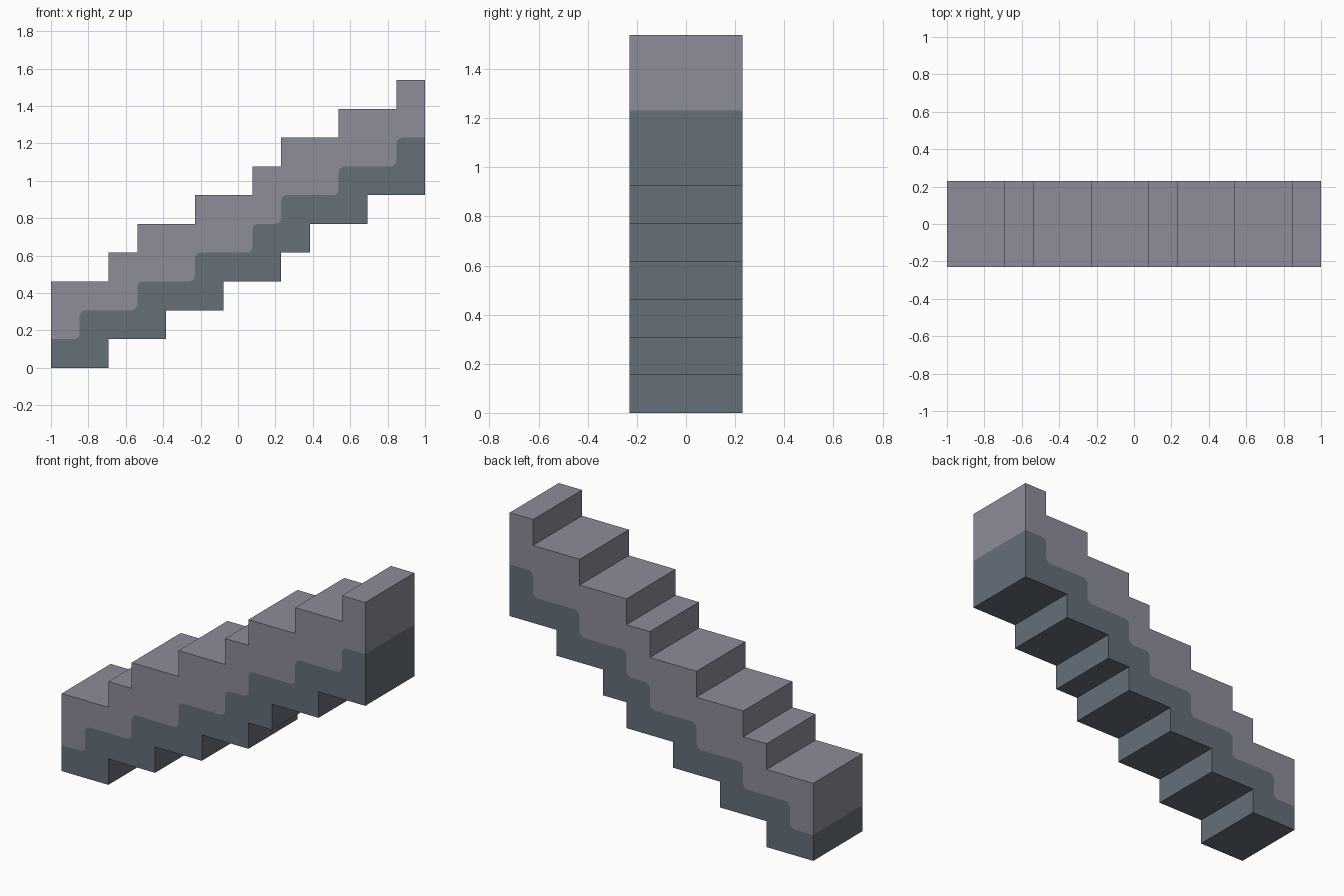
import bpy, bmesh, math
from mathutils import Vector

cube = bpy.data.objects.get("Cube")
if cube:
    bpy.data.objects.remove(cube, do_unlink=True)

U = 2 / 13          # one grid module of the staircase
HALF_DEPTH = 1.5 * U
RADIUS = 0.032      # rounding of the painted colour border


def material(name, rgb):
    m = bpy.data.materials.new(name)
    m.use_nodes = True
    m.diffuse_color = (*rgb, 1)
    m.node_tree.nodes["Principled BSDF"].inputs["Base Color"].default_value = (*rgb, 1)
    return m


def stair_line(edges, start):
    """Stepped line through the x edges, rising one module at each inner edge."""
    pts = []
    for i in range(len(edges) - 1):
        z = start + i
        pts += [Vector((edges[i] * U - 1, z * U)), Vector((edges[i + 1] * U - 1, z * U))]
    return pts


def rounded(pts, r, segments=5):
    """Replace every inner corner with a quarter arc."""
    out = [pts[0]]
    for a, p, b in zip(pts, pts[1:], pts[2:]):
        da, db = (a - p).normalized(), (b - p).normalized()
        centre = p + (da + db) * r
        for k in range(segments + 1):
            t = math.pi / 2 * k / segments
            out.append(centre - db * r * math.cos(t) - da * r * math.sin(t))
    return out + [pts[-1]]


# Three stepped lines: treads, colour border, underside
treads = stair_line([0, 2, 3, 5, 7, 8, 10, 12, 13], 3)
border = rounded(stair_line([0, 1, 3, 5, 7, 8, 10, 12, 13], 1), RADIUS)
underside = stair_line([0, 2, 4, 6, 8, 9, 11, 13], 0)

bm = bmesh.new()


def rows(line):
    return [[bm.verts.new((p.x, y, p.y)) for p in line] for y in (-HALF_DEPTH, HALF_DEPTH)]


top, mid, low = rows(treads), rows(border), rows(underside)


def add_band(upper, lower, outer, index):
    """Front and back faces, both ends and the stepped outer surface of one band."""
    faces = [bm.faces.new(lower[s] + upper[s][::-1]) for s in (0, 1)]
    for e in (0, -1):
        faces.append(bm.faces.new((lower[0][e], lower[1][e], upper[1][e], upper[0][e])))
    for i in range(len(outer[0]) - 1):
        faces.append(bm.faces.new((outer[0][i], outer[0][i + 1], outer[1][i + 1], outer[1][i])))
    for f in faces:
        f.material_index = index


add_band(top, mid, top, 0)   # light upper band with treads
add_band(mid, low, low, 1)   # dark lower band with underside
bmesh.ops.recalc_face_normals(bm, faces=bm.faces[:])

mesh = bpy.data.meshes.new("staircase")
bm.to_mesh(mesh)
bm.free()
mesh.materials.append(material("light stone grey", (0.262, 0.266, 0.323)))
mesh.materials.append(material("dark slate grey", (0.130, 0.156, 0.191)))
staircase = bpy.data.objects.new("staircase", mesh)
bpy.context.collection.objects.link(staircase)
